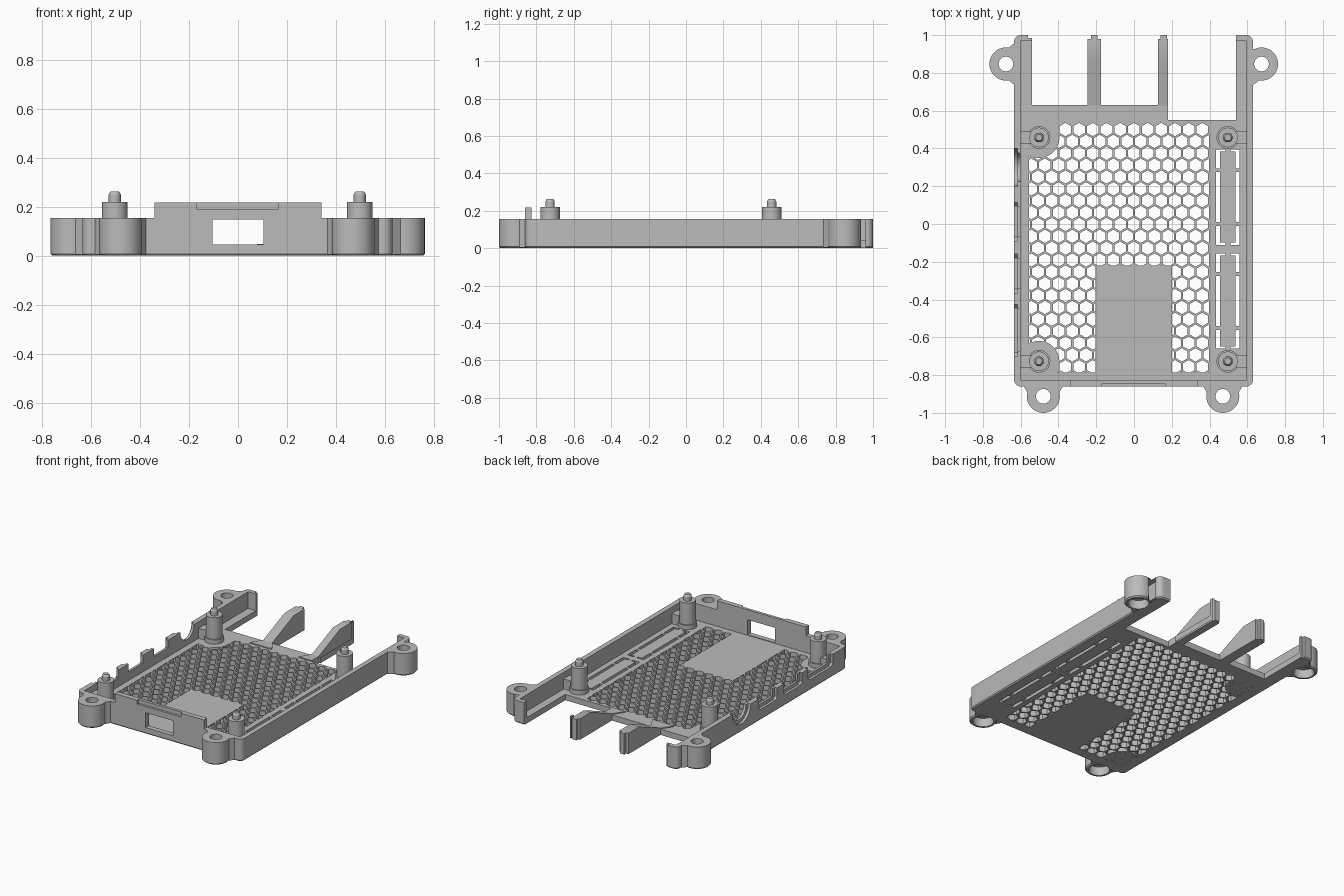
import bpy, bmesh, math
from mathutils import Vector

cube = bpy.data.objects.get("Cube")
if cube:
    bpy.data.objects.remove(cube, do_unlink=True)

grey = bpy.data.materials.new("plain grey")
grey.use_nodes = True
GREY = (0.5, 0.5, 0.5, 1)
grey.diffuse_color = GREY
grey.node_tree.nodes["Principled BSDF"].inputs["Base Color"].default_value = GREY

FLOOR, TOP = 0.04, 0.155
LEFT, RIGHT, FRONT, BACK = -0.635, 0.63, -0.86, 1.0


def prism(bm, pts, a, b, axis="Z", chamfer=0):
    """Extrude a 2D outline from a to b along an axis."""
    place = {"Z": lambda p, h: (p[0], p[1], h), "X": lambda p, h: (h, p[0], p[1])}[axis]
    low = [bm.verts.new(place(p, a)) for p in pts]
    high = [bm.verts.new(place(p, b)) for p in pts]
    n = len(pts)
    faces = [bm.faces.new(low[::-1]), bm.faces.new(high)]
    faces += [bm.faces.new((low[i], low[(i + 1) % n], high[(i + 1) % n], high[i])) for i in range(n)]
    bmesh.ops.recalc_face_normals(bm, faces=faces)
    if chamfer:
        bmesh.ops.bevel(bm, geom=list(faces[0].edges), offset=chamfer, segments=1, affect="EDGES")


def box(bm, x0, x1, y0, y1, z0, z1):
    prism(bm, [(x0, y0), (x1, y0), (x1, y1), (x0, y1)], z0, z1)


def disc(cx, cy, r, n=40):
    return [(cx + r * math.cos(2 * math.pi * i / n), cy + r * math.sin(2 * math.pi * i / n)) for i in range(n)]


def rounded(x0, x1, y0, y1, r, n=6):
    pts = []
    for k, (cx, cy) in enumerate([(x1 - r, y1 - r), (x0 + r, y1 - r), (x0 + r, y0 + r), (x1 - r, y0 + r)]):
        for i in range(n + 1):
            t = math.pi / 2 * (k + i / n)
            pts.append((cx + r * math.cos(t), cy + r * math.sin(t)))
    return pts


def make(name, build):
    bm = bmesh.new()
    build(bm)
    me = bpy.data.meshes.new(name)
    bm.to_mesh(me)
    bm.free()
    me.materials.append(grey)
    ob = bpy.data.objects.new(name, me)
    bpy.context.scene.collection.objects.link(ob)
    return ob


def combine(target, build, op="DIFFERENCE", self_hit=True):
    """Apply a boolean with a temporary helper object."""
    helper = make("helper", build)
    mod = target.modifiers.new("cut", "BOOLEAN")
    mod.operation, mod.object, mod.solver = op, helper, "EXACT"
    mod.use_self = self_hit
    bpy.context.view_layer.update()
    result = target.evaluated_get(bpy.context.evaluated_depsgraph_get())
    mesh = bpy.data.meshes.new_from_object(result)
    target.modifiers.clear()
    target.data = mesh
    bpy.data.objects.remove(helper, do_unlink=True)


# Tray body with rounded corners
tray = make("tray", lambda bm: prism(bm, rounded(LEFT, RIGHT, FRONT, BACK, 0.035), 0, TOP, chamfer=0.008))
front_lugs = [(-0.48, -0.9125), (0.47, -0.9125)]
back_lugs = [(-0.678, 0.847), (0.675, 0.847)]


def lugs(bm):
    for x, y in front_lugs + back_lugs:
        prism(bm, disc(x, y, 0.0875), 0, TOP, chamfer=0.008)


def necks(bm):
    for x, y in front_lugs:
        prism(bm, [(x - 0.11, -0.85), (x - 0.085, -0.89), (x + 0.085, -0.89), (x + 0.11, -0.85)], 0.004, TOP)
    for x, y in back_lugs:
        s = math.copysign(1, x)
        prism(bm, [(s * 0.62, y - 0.12), (s * 0.665, y - 0.085), (s * 0.665, y + 0.085), (s * 0.62, y + 0.12)],
              0.004, TOP)


combine(tray, lugs, "UNION")
combine(tray, necks, "UNION")
combine(tray, lambda bm: box(bm, -0.34, 0.34, FRONT, -0.825, 0.1, 0.217), "UNION")

# Hollow inside and open back
combine(tray, lambda bm: box(bm, -0.6, 0.595, -0.825, 0.968, FLOOR, 0.4))


def open_back(bm):
    box(bm, -0.54, 0.19, 0.63, 1.1, -0.1, 0.4)
    box(bm, 0.18, 0.54, 0.55, 1.1, -0.1, 0.4)


combine(tray, open_back)


# Screw holes with wide pockets below, front window and lip
def openings(bm):
    for x, y in front_lugs + back_lugs:
        prism(bm, disc(x, y, 0.039, 28), -0.1, 0.3)
    box(bm, -0.105, 0.105, -0.95, -0.7, 0.045, 0.148)
    box(bm, -0.17, 0.165, -0.95, -0.845, 0.19, 0.3)
    box(bm, -0.56, -0.535, 0.985, 1.1, -0.1, 0.3)


def pockets(bm):
    for x, y in front_lugs + back_lugs:
        prism(bm, disc(x, y, 0.066, 28), -0.1, 0.06)


combine(tray, openings)
combine(tray, pockets)

# Port notches in the side wall, each with a wider outer recess
ports = [(-0.09, 0.115), (-0.365, -0.16), (-0.70, -0.425)]


def port_recesses(bm):
    for a, b in ports:
        prism(bm, [(a, 0.2), (a, 0.095), (a + 0.02, 0.075), (b - 0.02, 0.075), (b, 0.095), (b, 0.2)],
              -0.66, -0.617, "X")
    prism(bm, disc(0.3, TOP, 0.1), -0.66, -0.617, "X")


def port_notches(bm):
    for a, b in ports:
        box(bm, -0.7, -0.58, a + 0.025, b - 0.025, 0.1, 0.3)
    prism(bm, disc(0.3, TOP, 0.075), -0.7, -0.58, "X")


combine(tray, port_recesses)
combine(tray, port_notches)

# Honeycomb vents, clipped to a rectangle and kept clear of the solid panel
PITCH = 0.0725
PANEL = (-0.205, 0.2, -0.22)


def honeycomb(bm):
    r = (PITCH - 0.011) / math.sqrt(3)
    for row in range(22):
        y = 0.5 - row * PITCH * math.sqrt(3) / 2
        for col in range(-4, 12):
            x = -0.363 + PITCH * (col + 0.5 * (row % 2))
            bm.faces.new([bm.verts.new((x + r * math.sin(i * math.pi / 3), y + r * math.cos(i * math.pi / 3), -0.05))
                          for i in range(6)])

    def slice_at(co, no, clear):
        bmesh.ops.bisect_plane(bm, geom=bm.verts[:] + bm.edges[:] + bm.faces[:], plane_co=co, plane_no=no,
                               clear_outer=clear)
    for co, no in [((-0.557, 0, 0), (-1, 0, 0)), ((0.396, 0, 0), (1, 0, 0)),
                   ((0, -0.785, 0), (0, -1, 0)), ((0, 0.537, 0), (0, 1, 0))]:
        slice_at(co, no, True)
    for co, no in [((PANEL[0], 0, 0), (1, 0, 0)), ((PANEL[1], 0, 0), (1, 0, 0)), ((0, PANEL[2], 0), (0, 1, 0))]:
        slice_at(co, no, False)
    solid = [f for f in bm.faces if PANEL[0] < f.calc_center_median().x < PANEL[1]
             and f.calc_center_median().y < PANEL[2]]
    bmesh.ops.delete(bm, geom=solid, context="FACES")
    # Rejoin cells that were split outside the panel
    bmesh.ops.dissolve_limit(bm, angle_limit=0.01, verts=bm.verts[:], edges=bm.edges[:])
    ext = bmesh.ops.extrude_face_region(bm, geom=bm.faces[:], use_keep_orig=True)
    top = [v for v in ext["geom"] if isinstance(v, bmesh.types.BMVert)]
    bmesh.ops.translate(bm, verts=top, vec=Vector((0, 0, 0.13)))
    bmesh.ops.recalc_face_normals(bm, faces=bm.faces[:])


combine(tray, honeycomb, self_hit=False)

# Long side vents: two openings, each holding a bridged slat
vents = [(-0.11, 0.395), (-0.66, -0.155)]


def vent_cuts(bm):
    for a, b in vents:
        box(bm, 0.433, 0.558, a, b, -0.1, 0.08)


combine(tray, vent_cuts)


def vent_slats(bm):
    for a, b in vents:
        box(bm, 0.455, 0.537, a + 0.012, b - 0.012, 0, FLOOR)
        box(bm, 0.485, 0.51, a - 0.01, b + 0.01, 0, FLOOR)
        for y in (a + 0.11, b - 0.11):
            box(bm, 0.425, 0.565, y - 0.01, y + 0.01, 0, FLOOR)


slats = make("vent_slats", vent_slats)

# Board posts with locating pins, and ribs tying them to the walls
POSTS = [(x, y) for x in (-0.503, 0.497) for y in (-0.727, 0.458)]


def posts(bm):
    for x, y in POSTS:
        prism(bm, disc(x, y, 0.06, 32), 0.01, 0.07)
        prism(bm, disc(x, y, 0.052, 32), 0.01, 0.22)
        prism(bm, disc(x, y, 0.025, 24), 0.2, 0.25)
        cap = bmesh.ops.create_cone(bm, cap_ends=True, segments=24, radius1=0.025, radius2=0.017, depth=0.013)
        bmesh.ops.translate(bm, verts=cap["verts"], vec=Vector((x, y, 0.2565)))
        s = math.copysign(1, x)
        box(bm, *sorted((s * 0.54, s * 0.61)), y - 0.033, y + 0.033, 0.01, 0.11)


standoffs = make("board_posts", posts)


# Solid corner pads under two posts
def pads(bm):
    for (x, y), (a, b) in zip(POSTS[:2], [(-0.8, -0.727), (0.458, 0.56)]):
        prism(bm, disc(x, y, 0.108), 0.001, FLOOR)
        box(bm, -0.58, -0.405, a, b, 0.001, FLOOR)


corner_pads = make("corner_pads", pads)


# Rear support fins with narrow end tongues and flared roots
def fins(bm):
    profile = [(0.56, 0), (0.98, 0), (0.98, 0.145), (0.86, 0.145), (0.61, FLOOR), (0.56, FLOOR)]
    for x0, x1, t0, t1, flare in [(-0.245, -0.175, -0.227, -0.193, 0.05), (0.127, 0.18, 0.14, 0.175, 0)]:
        prism(bm, profile, x0, x1, "X")
        box(bm, t0, t1, 0.97, 1.0, 0, 0.145)
        prism(bm, [(x0 - 0.05, 0.55), (x1 + flare, 0.55), (x1, 0.63), (x0, 0.63)], 0.001, 0.047)


rear_fins = make("rear_fins", fins)

# Smooth the round parts, keep the edges sharp
bpy.ops.object.select_all(action="DESELECT")
for ob in (tray, slats, standoffs, corner_pads, rear_fins):
    ob.select_set(True)
bpy.context.view_layer.objects.active = tray
bpy.ops.object.shade_smooth_by_angle(angle=math.radians(30))
